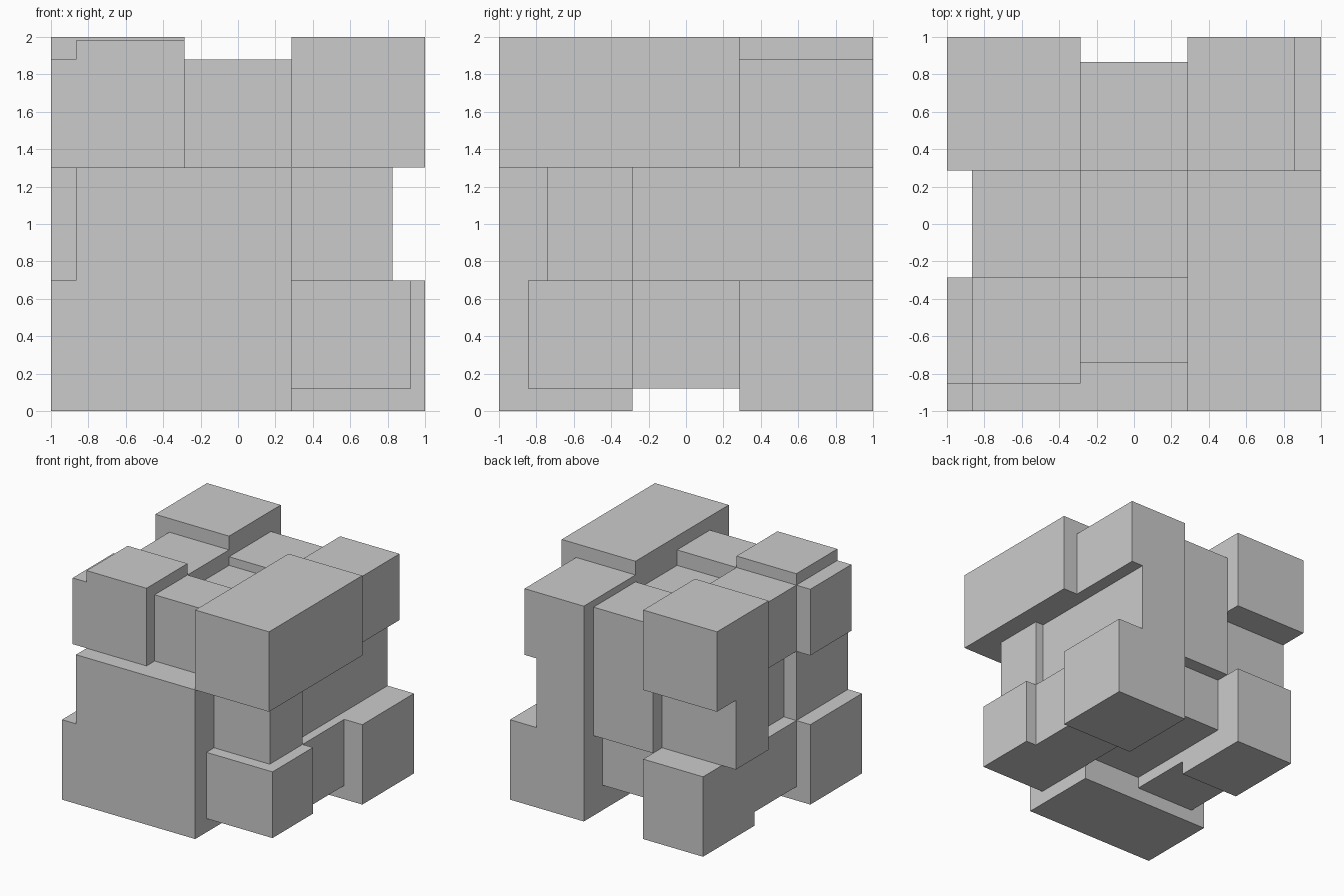
import bpy, bmesh
from itertools import product

if "Cube" in bpy.data.objects:
    bpy.data.objects.remove(bpy.data.objects["Cube"])

# Each block is named by the sides it touches (L/R, F/B, D/U);
# the numbers are how far it reaches from the centre along each of those sides.
BLOCKS = [
    # corners
    ("LFD", (1, 1, 1)), ("RFD", (.925, .845, .88)),
    ("LBD", (.865, 1, 1)), ("RBD", (1, 1, 1)),
    ("LFU", (.865, .853, .98)), ("LFU", (1, .853, .88)),
    ("RFU", (1, 1, 1)), ("LBU", (1, 1, 1)), ("RBU", (.86, 1, .88)),
    # edges
    ("LF", (.865, 1)), ("RF", (.825, .74)), ("LB", (1, .74)), ("RB", (.745, 1)),
    ("LD", (.865, .88)), ("RD", (.825, .88)), ("LU", (.865, .88)), ("RU", (1, 1)),
    ("FD", (1, 1)), ("BD", (.745, .78)), ("FU", (.74, .88)), ("BU", (.865, .82)),
    # face centres and core
    ("L", (.745,)), ("R", (.745,)), ("F", (1,)), ("B", (.865,)),
    ("U", (.745,)), ("D", (.78,)), ("", ()),
]
SIDE = {"L": (0, -1), "R": (0, 1), "F": (1, -1), "B": (1, 1), "D": (2, -1), "U": (2, 1)}
HALF = (.287, .287, .302)     # half width of the middle slices
CENTRE = (0, 0, 1)


def block_bounds(sides, reach):
    b = [[-h, h] for h in HALF]
    for s, r in zip(sides, reach):
        axis, sign = SIDE[s]
        b[axis] = sorted((sign * HALF[axis], sign * r))
    return b


bounds = [block_bounds(*b) for b in BLOCKS]

# Merge the blocks: split space at every block plane and mark the filled cells
cuts = [sorted({v for b in bounds for v in b[a]}) for a in range(3)]
filled = set()
for b in bounds:
    spans = [range(cuts[a].index(b[a][0]), cuts[a].index(b[a][1])) for a in range(3)]
    filled.update(product(*spans))

# Outer skin only
bm = bmesh.new()
verts = {}


def vert(idx):
    if idx not in verts:
        verts[idx] = bm.verts.new([cuts[a][idx[a]] + CENTRE[a] for a in range(3)])
    return verts[idx]


for cell in filled:
    for axis, side in product(range(3), (0, 1)):
        near = list(cell)
        near[axis] += 2 * side - 1
        if tuple(near) in filled:
            continue
        u, v = (axis + 1) % 3, (axis + 2) % 3
        loop = []
        for du, dv in ((0, 0), (1, 0), (1, 1), (0, 1)):
            p = list(cell)
            p[axis] += side
            p[u] += du
            p[v] += dv
            loop.append(vert(tuple(p)))
        bm.faces.new(loop if side else loop[::-1])

# Join coplanar faces
bmesh.ops.dissolve_limit(bm, angle_limit=.01, verts=bm.verts[:], edges=bm.edges[:])
mesh = bpy.data.meshes.new("puzzle_cube")
bm.to_mesh(mesh)
bm.free()
bpy.context.collection.objects.link(bpy.data.objects.new("puzzle_cube", mesh))
